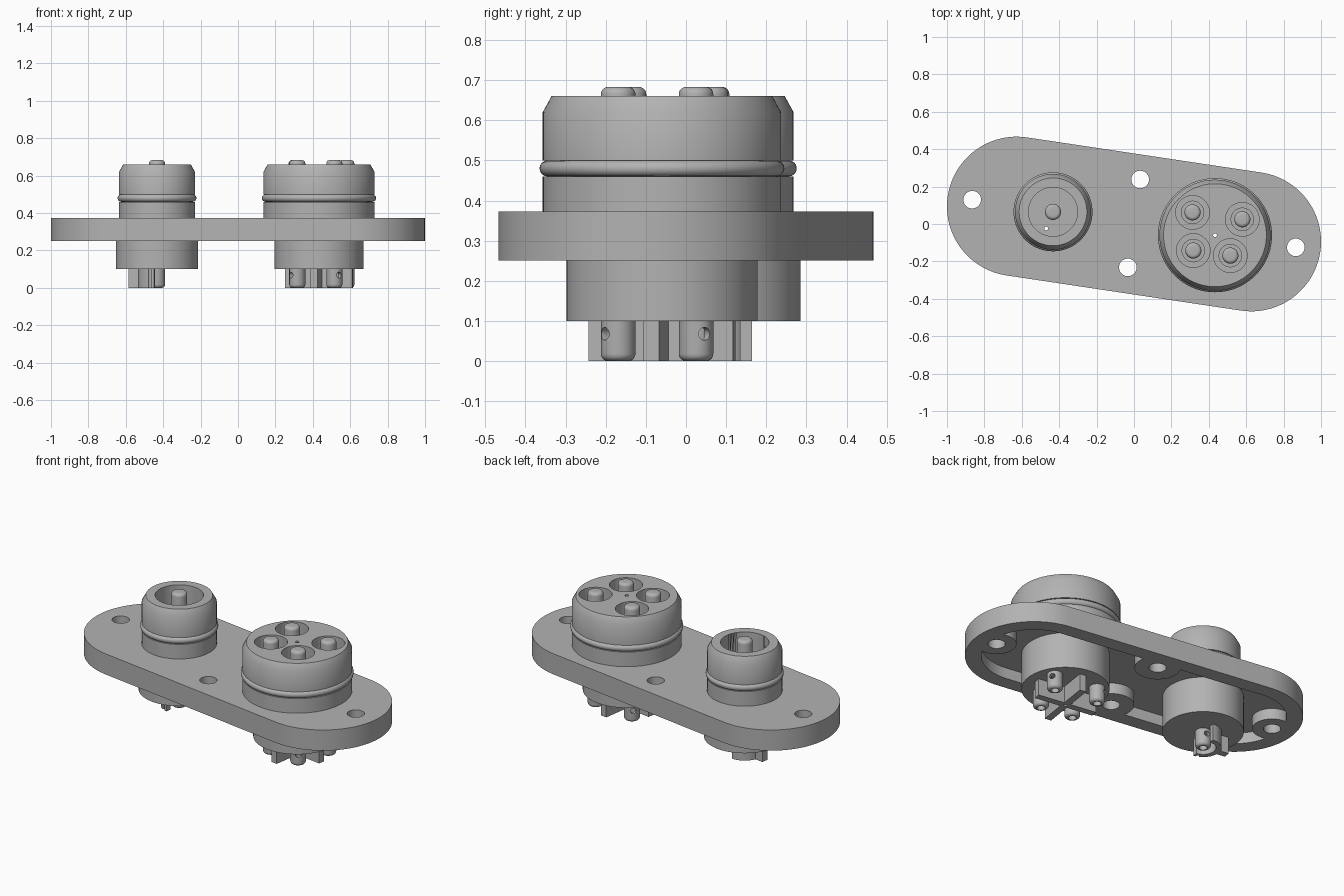
import bpy, bmesh, math
from mathutils import Matrix, Vector

if "Cube" in bpy.data.objects:
    bpy.data.objects.remove(bpy.data.objects["Cube"], do_unlink=True)

grey = bpy.data.materials.new("plain grey")
grey.use_nodes = True
grey.diffuse_color = (0.45, 0.45, 0.45, 1)
grey.node_tree.nodes["Principled BSDF"].inputs["Base Color"].default_value = grey.diffuse_color

TILT = math.atan2(-0.094, 0.627)      # long axis of the plate
BIG = Vector((0.433, -0.06))          # four-pin connector
SMALL = Vector((-0.433, 0.065))       # one-pin connector


def make(name, bm):
    bmesh.ops.recalc_face_normals(bm, faces=bm.faces)
    mesh = bpy.data.meshes.new(name)
    bm.to_mesh(mesh)
    bm.free()
    mesh.materials.append(grey)
    ob = bpy.data.objects.new(name, mesh)
    bpy.context.collection.objects.link(ob)
    return ob


def prism(name, outline, z0, z1):
    bm = bmesh.new()
    face = bm.faces.new([bm.verts.new((x, y, z0)) for x, y in outline])
    top = bmesh.ops.extrude_face_region(bm, geom=[face])["geom"]
    bmesh.ops.translate(bm, vec=(0, 0, z1 - z0),
                        verts=[v for v in top if isinstance(v, bmesh.types.BMVert)])
    return make(name, bm)


def arc(c, r, a0, a1, n):
    return [(c[0] + r * math.cos(a0 + (a1 - a0) * i / n),
             c[1] + r * math.sin(a0 + (a1 - a0) * i / n)) for i in range(n + 1)]


def cylinder(name, c, r, z0, z1, n=48):
    return prism(name, arc(c, r, 0, math.tau, n)[:-1], z0, z1)


def capsule(name, r, z0, z1):
    q = math.pi / 2
    end = Vector((0.627, -0.094))
    return prism(name, arc(end, r, TILT - q, TILT + q, 48)
                 + arc(-end, r, TILT + q, TILT + 3 * q, 48), z0, z1)


def lathe(name, c, profile, n=96):
    """Spin (radius, height) points that start and end on the axis."""
    bm = bmesh.new()
    vs = [bm.verts.new((r, 0, z)) for r, z in profile]
    es = [bm.edges.new(p) for p in zip(vs, vs[1:])]
    bmesh.ops.spin(bm, geom=vs + es, cent=(0, 0, 0), axis=(0, 0, 1),
                   angle=math.tau, steps=n, use_duplicate=False)
    bmesh.ops.remove_doubles(bm, verts=bm.verts, dist=1e-5)
    bmesh.ops.translate(bm, verts=bm.verts, vec=(c[0], c[1], 0))
    return make(name, bm)


def cut(ob, *cutters, op="DIFFERENCE"):
    for c in cutters:
        mod = ob.modifiers.new("cut", "BOOLEAN")
        mod.operation, mod.solver, mod.object = op, "EXACT", c
        bpy.context.view_layer.objects.active = ob
        bpy.ops.object.modifier_apply(modifier=mod.name)
        bpy.data.objects.remove(c, do_unlink=True)
    return ob


def o_ring(name, c, major, minor, z):
    bpy.ops.mesh.primitive_torus_add(location=(c[0], c[1], z), major_radius=major,
                                     minor_radius=minor, major_segments=96, minor_segments=16)
    ob = bpy.context.object
    ob.name = name
    ob.data.materials.append(grey)


def pin(name, c, hole_angle):
    r, f, top = 0.043, 0.018, 0.683
    bend = [(f * math.sin(i * math.pi / 10), f * math.cos(i * math.pi / 10)) for i in range(6)]
    low = [(r - f + x, f - y) for x, y in bend]
    high = [(r - f + x, top - f + y) for x, y in reversed(bend)]
    ob = lathe(name, c, [(0, 0)] + low + high + [(0, top)], 40)
    # solder cup and its side hole
    cup = cylinder("cup_cutter", c, 0.022, -0.05, 0.085, 24)
    vent = cylinder("vent_cutter", (0, 0), 0.016, 0, 0.08, 24)
    vent.data.transform(Matrix.Translation((c[0], c[1], 0.068))
                        @ Matrix.Rotation(hole_angle, 4, "Z")
                        @ Matrix.Rotation(math.pi / 2, 4, "Y"))
    return cut(ob, cup, vent)


def connector_body(name, c, r, collar):
    o_ring(name + "_seal_ring", c, r - 0.012, 0.02, 0.48)
    return lathe(name + "_body", c, [
        (0, 0.1), (collar, 0.1), (collar, 0.34), (r, 0.34), (r, 0.46), (r - 0.03, 0.46),
        (r - 0.03, 0.5), (r, 0.5), (r, 0.62), (r - 0.022, 0.66), (0, 0.66)])


def drill(c):
    return cylinder("drill_cutter", c, 0.01, -0.1, 0.8, 16)


# Base plate with a shallow pocket underneath, screw bosses and holes
screws = [(-0.865, 0.13), (0.865, -0.125), (0.033, 0.238), (-0.033, -0.232)]
pocket = capsule("pocket_cutter", 0.285, 0.2, 0.315)
for i, s in enumerate(screws):
    cut(pocket, cylinder("boss", s, 0.108 if i < 2 else 0.125, 0.1, 0.4))
plate = cut(capsule("base_plate", 0.373, 0.25, 0.373), pocket)
for s in screws:
    cut(plate, cylinder("screw_cutter", s, 0.047, 0.1, 0.5))
cut(plate, cylinder("seat_cutter", BIG, 0.2, 0.1, 0.5),
    cylinder("seat_cutter", SMALL, 0.17, 0.1, 0.5))

# Four-pin connector
body = connector_body("large_connector", BIG, 0.297, 0.238)
offsets = [(-0.12, 0.122), (0.146, 0.085), (-0.116, -0.082), (0.082, -0.109)]
for i, off in enumerate(offsets):
    p = BIG + Vector(off)
    cut(body, cylinder("bore_cutter", p, 0.09, 0.5, 0.8),
        cylinder("step_cutter", p, 0.06, 0.42, 0.7))
    pin(f"large_connector_pin_{i + 1}", p, math.atan2(off[1], off[0]))
cut(body, drill(BIG))

# Cross-shaped divider between the four pins
w, reach = 0.02, 0.182
turn = Matrix.Rotation(TILT, 2)
cross = []
for k in range(4):
    spin = Matrix.Rotation(TILT + k * math.pi / 2, 2)
    cross += [BIG + spin @ Vector(v) for v in ((reach, -w), (reach, w), (w, w))]
cut(prism("pin_divider", cross, 0, 0.12), drill(BIG))

# One-pin connector
body = connector_body("small_connector", SMALL, 0.203, 0.22)
mark = (-0.47, -0.024)
cut(body, cylinder("bore_cutter", SMALL, 0.131, 0.42, 0.8), drill(mark))
pin("small_connector_pin", SMALL, math.radians(80))

# Half-round guard with a rib beside the single pin
a0, a1 = TILT + math.pi / 2, TILT + math.pi * 1.5
guard = prism("pin_guard", arc(SMALL, 0.1, a0, a1, 32) + arc(SMALL, 0.07, a1, a0, 32), 0, 0.12)
rib = prism("guard_rib", [SMALL + turn @ Vector(v) for v in
                          ((-0.15, -w), (-0.08, -w), (-0.08, w), (-0.15, w))], 0, 0.12)
cut(guard, rib, op="UNION")
cut(guard, drill(mark))

# Smooth round walls, keep crisp edges
bpy.ops.object.select_all(action="DESELECT")
for ob in bpy.context.scene.objects:
    if ob.type == "MESH" and grey.name in ob.data.materials:
        ob.select_set(True)
        bpy.context.view_layer.objects.active = ob
bpy.ops.object.shade_smooth_by_angle(angle=math.radians(32))
